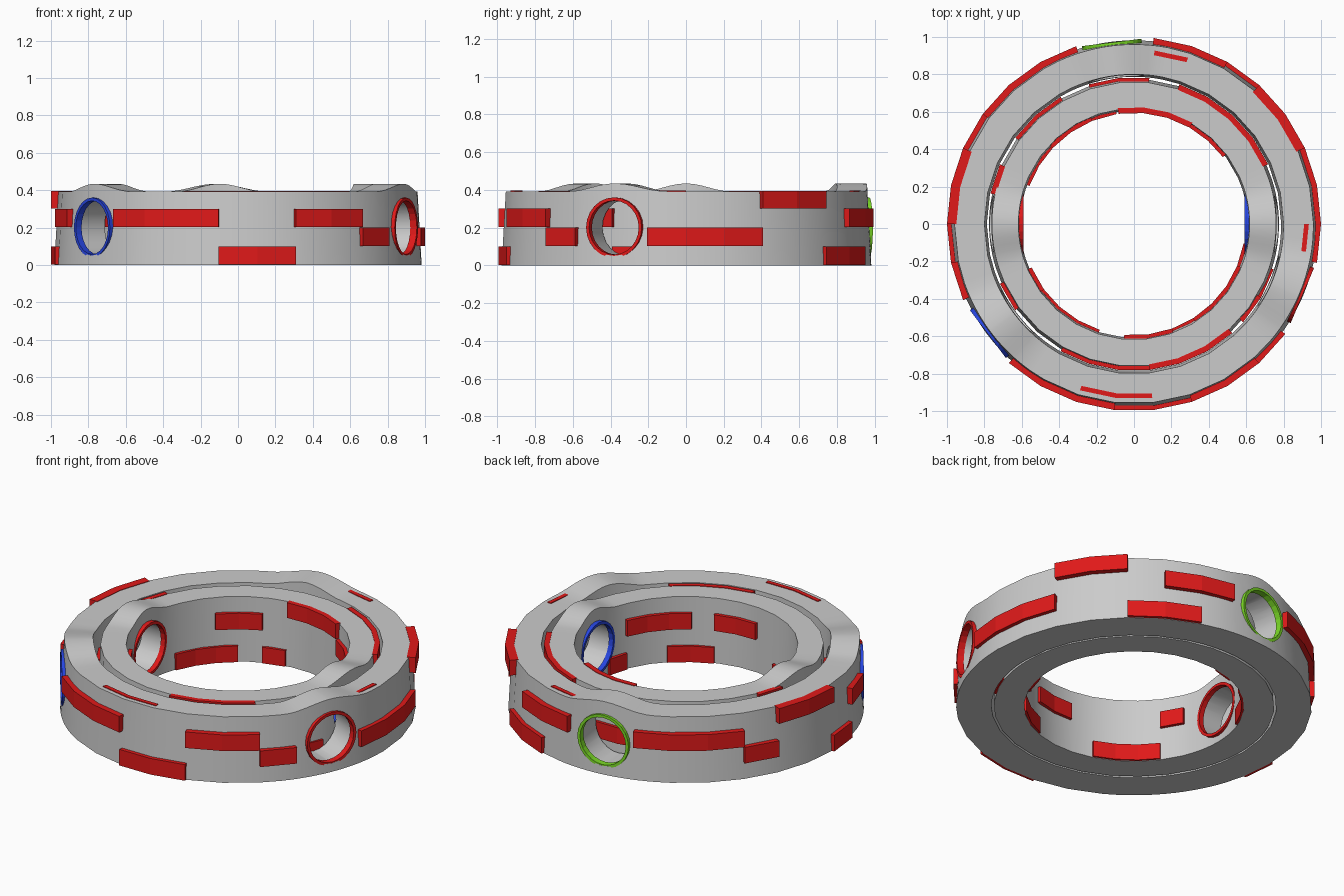
import bpy, bmesh, math
from mathutils import Matrix

if "Cube" in bpy.data.objects:
    bpy.data.objects.remove(bpy.data.objects["Cube"])

STEP = 12  # 30-sided rings
HOLE_Z = 0.2


def material(name, rgb):
    m = bpy.data.materials.new(name)
    m.diffuse_color = (*rgb, 1)
    m.use_nodes = True
    m.node_tree.nodes["Principled BSDF"].inputs["Base Color"].default_value = m.diffuse_color
    return m


RED = material("red", (0.75, 0.01, 0.01))
BLUE = material("blue", (0.02, 0.06, 0.75))
GREEN = material("green", (0.2, 0.7, 0.02))


def make_object(name, bm, mat=None):
    bmesh.ops.recalc_face_normals(bm, faces=bm.faces)
    me = bpy.data.meshes.new(name)
    bm.to_mesh(me)
    bm.free()
    ob = bpy.data.objects.new(name, me)
    bpy.context.collection.objects.link(ob)
    if mat:
        me.materials.append(mat)
    return ob


def sweep(bm, angles, profile_at, closed):
    """Sweep an (r, z) section round the z axis."""
    rows = []
    for a in angles:
        t = math.radians(a)
        rows.append([bm.verts.new((r * math.cos(t), r * math.sin(t), z)) for r, z in profile_at(a)])
    k = len(rows[0])
    for i in range(len(rows) if closed else len(rows) - 1):
        p, q = rows[i], rows[(i + 1) % len(rows)]
        for j in range(k):
            bm.faces.new((p[j], p[(j + 1) % k], q[(j + 1) % k], q[j]))
    if not closed:
        bm.faces.new(rows[0])
        bm.faces.new(rows[-1])


def away(a, b):
    return abs((a - b + 180) % 360 - 180)


def select_only(ob):
    bpy.ops.object.select_all(action='DESELECT')
    ob.select_set(True)
    bpy.context.view_layer.objects.active = ob


def radial_matrix(angle, dist):
    return (Matrix.Rotation(math.radians(angle), 4, 'Z')
            @ Matrix.Translation((dist, 0, HOLE_Z))
            @ Matrix.Rotation(math.pi / 2, 4, 'Y'))


def ring(name, out_bot, out_top, in_top, in_bot, holes, spread):
    # tapered wall with a soft hump on top over each porthole
    def section(a):
        lift = 0
        for h in holes:
            d = away(a, h)
            if d < spread:
                lift = 0.042 * (0.5 + 0.5 * math.cos(math.pi * d / spread))
        return [(out_bot, 0), (out_top, 0.392 + lift), (in_top, 0.392 + lift), (in_bot, 0)]

    angles = set(range(0, 360, STEP))
    for h in holes:
        angles |= {(h + d) % 360 for d in range(-18, 19, 3)}
    bm = bmesh.new()
    sweep(bm, sorted(angles), section, True)
    ob = make_object(name, bm)

    # portholes through the wall
    for h in holes:
        bm = bmesh.new()
        bmesh.ops.create_cone(bm, cap_ends=True, segments=24, radius1=0.15, radius2=0.15,
                              depth=0.4, matrix=radial_matrix(h, (out_bot + in_bot) / 2))
        cutter = make_object("hole_cutter", bm)
        cutter.hide_render = True
        mod = ob.modifiers.new("hole", 'BOOLEAN')
        mod.operation = 'DIFFERENCE'
        mod.solver = 'EXACT'
        mod.object = cutter
        select_only(ob)
        bpy.ops.object.modifier_apply(modifier=mod.name)
        bpy.data.objects.remove(cutter)
    select_only(ob)
    bpy.ops.object.shade_smooth_by_angle(angle=math.radians(30))


def rim(name, angle, near, far, mat):
    # thin coloured collar round a porthole
    bm = bmesh.new()
    sweep(bm, range(0, 360, 15),
          lambda a: [(0.143, near), (0.16, near), (0.16, far), (0.143, far)], True)
    bm.transform(radial_matrix(angle, 0))
    make_object(name, bm, mat)


def panels(name, r0, r1, items):
    # curved plates; each is (start angle, end angle, row), rows are 0.1 high
    bm = bmesh.new()
    for a, b, row in items:
        z0 = row * 0.1 + 0.002
        z1 = min(z0 + 0.098, 0.395)
        n = max(1, round((b - a) / STEP))
        sweep(bm, [a + (b - a) * i / n for i in range(n + 1)],
              lambda _: [(r0, z0), (r1, z0), (r1, z1), (r0, z1)], False)
    make_object(name, bm, RED)


# Rings
ring("outer_ring", 0.982, 0.96, 0.80, 0.787, (97, 217, 337), 17)
ring("inner_ring", 0.775, 0.76, 0.618, 0.608, (0, 180), 18)

# Porthole collars
rim("green_collar", 97, 0.94, 0.978, GREEN)
rim("blue_collar", 217, 0.94, 0.978, BLUE)
rim("red_collar", 337, 0.94, 0.978, RED)
rim("inner_blue_collar", 0, 0.59, 0.62, BLUE)
rim("inner_red_collar", 180, 0.59, 0.62, RED)

# Plates on the outside wall
panels("outer_plates", 0.95, 1.0, [
    (228, 264, 2), (264, 288, 0), (288, 312, 2), (312, 324, 1), (348, 384, 1), (24, 48, 3),
    (48, 72, 0), (60, 84, 2), (108, 144, 2), (144, 156, 1), (156, 180, 3), (180, 192, 0),
    (192, 204, 2)])

# Plates in the gap, on the inner ring's outside wall
panels("gap_plates", 0.755, 0.785, [
    (84, 108, 1), (24, 72, 3), (318, 330, 2), (330, 342, 0), (276, 312, 3), (240, 276, 2),
    (120, 144, 2), (156, 168, 3), (204, 216, 2)])

# Plates on the innermost wall
panels("inner_plates", 0.595, 0.625, [
    (112, 137, 2), (60, 98, 3), (37, 60, 2), (125, 160, 0), (99, 112, 0), (302, 338, 2),
    (265, 290, 2), (290, 315, 0), (216, 252, 0), (203, 216, 2), (338, 350, 0)])

# Thin strips let into the top face
bm = bmesh.new()
for a, b in ((72, 84), (348, 360), (252, 276)):
    sweep(bm, [a + STEP * i for i in range((b - a) // STEP + 1)],
          lambda _: [(0.91, 0.37), (0.935, 0.37), (0.935, 0.396), (0.91, 0.396)], False)
make_object("top_strips", bm, RED)
